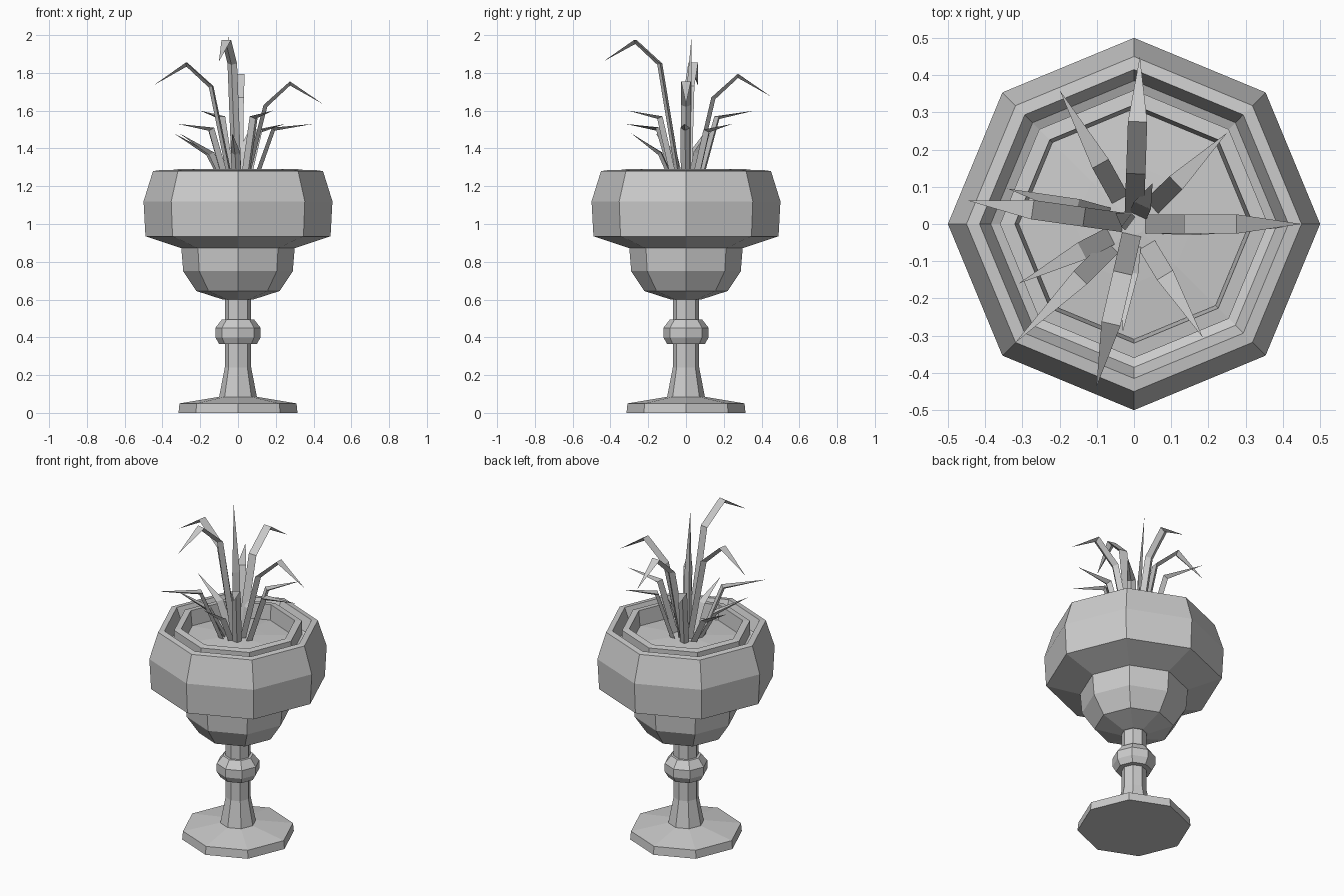
import bpy, bmesh, math
from mathutils import Vector

if "Cube" in bpy.data.objects:
    bpy.data.objects.remove(bpy.data.objects["Cube"])

SIDES = 8


def make_object(name, bm):
    bmesh.ops.recalc_face_normals(bm, faces=bm.faces)
    mesh = bpy.data.meshes.new(name)
    bm.to_mesh(mesh)
    bm.free()
    obj = bpy.data.objects.new(name, mesh)
    bpy.context.collection.objects.link(obj)
    return obj


def lathe(name, profile, closed=False):
    """Octagonal lathe of (radius, z) points; capped unless the profile is closed."""
    bm = bmesh.new()
    rings = []
    for r, z in profile:
        rings.append([bm.verts.new((r * math.cos(2 * math.pi * i / SIDES),
                                    r * math.sin(2 * math.pi * i / SIDES), z))
                      for i in range(SIDES)])
    pairs = list(zip(rings, rings[1:]))
    if closed:
        pairs.append((rings[-1], rings[0]))
    else:
        bm.faces.new(rings[0])
        bmesh.ops.poke(bm, faces=[bm.faces.new(rings[-1])])
    for a, b in pairs:
        for i in range(SIDES):
            j = (i + 1) % SIDES
            bm.faces.new((a[i], a[j], b[j], b[i]))
    return make_object(name, bm)


def leaf(name, path, width=0.052, keel=0.022):
    """Pointed blade along a path: flat top with a keel beneath."""
    pts = [Vector(p) for p in path]
    out = pts[-1] - pts[0]
    out.z = 0
    out.normalize()
    side = Vector((-out.y, out.x, 0))
    bm = bmesh.new()
    rings = []
    for i, p in enumerate(pts[:-1]):
        d = (pts[i + 1] - pts[max(i - 1, 0)]).normalized()
        under = side.cross(d).normalized()
        if under.dot(out) < 0:
            under = -under
        rings.append([bm.verts.new(p + side * width / 2),
                      bm.verts.new(p - side * width / 2),
                      bm.verts.new(p + under * keel)])
    tip = bm.verts.new(pts[-1])
    bm.faces.new(rings[0])
    for i in range(3):
        j = (i + 1) % 3
        for a, b in zip(rings, rings[1:]):
            bm.faces.new((a[i], a[j], b[j], b[i]))
        bm.faces.new((rings[-1][i], rings[-1][j], tip))
    return make_object(name, bm)


# Foot and stem with knob
lathe("pedestal", [(0.315, 0), (0.31, 0.05), (0.10, 0.085), (0.07, 0.24), (0.07, 0.365),
                   (0.10, 0.365), (0.12, 0.40), (0.12, 0.45), (0.085, 0.495),
                   (0.07, 0.495), (0.07, 0.61)])

# Lower cup and wide bowl with grooved rim
lathe("bowl", [(0.08, 0.60), (0.22, 0.645), (0.29, 0.75), (0.30, 0.872), (0.49, 0.935),
               (0.50, 1.12), (0.45, 1.28), (0.415, 1.285), (0.385, 1.21), (0.36, 1.20),
               (0.33, 1.10)])

# Inner liner ring and soil mound
lathe("liner_ring", [(0.36, 1.12), (0.36, 1.285), (0.32, 1.29), (0.305, 1.12)], closed=True)
lathe("soil", [(0.31, 1.12), (0.31, 1.20), (0.16, 1.215), (0.03, 1.225)])

# Tall arching leaves: direction in degrees, knee height
for i, (ang, knee_z, drop) in enumerate([(0, 1.63, 0.12), (172, 1.73, 0.12),
                                         (88, 1.67, 0.12), (257, 1.85, 0.115)]):
    c, s = math.cos(math.radians(ang)), math.sin(math.radians(ang))
    top = knee_z + 0.125
    path = [(0.025, 1.2), (0.135, knee_z), (0.275, top), (0.45, top - drop)]
    leaf(f"tall_leaf_{i + 1}", [(r * c, r * s, z) for r, z in path])

# Upright central leaf
leaf("centre_leaf", [(-0.01, 0.0, 1.2), (-0.02, 0.01, 1.6), (-0.05, 0.03, 2.0)], 0.045)

# Short outer leaves: tip position, knee height
short = [((-0.20, 0.36, 1.60), 1.57), ((0.25, 0.245, 1.53), 1.50),
         ((-0.34, 0.095, 1.48), 1.38), ((-0.31, -0.16, 1.48), 1.38),
         ((-0.32, -0.32, 1.53), 1.51), ((0.185, -0.305, 1.60), 1.57),
         ((-0.03, -0.29, 1.48), 1.38), ((0.40, -0.01, 1.53), 1.51),
         ((0.05, 0.11, 1.48), 1.38)]
for i, (tip, knee_z) in enumerate(short):
    x, y, z = tip
    leaf(f"short_leaf_{i + 1}", [(x * 0.17, y * 0.17, 1.2),
                                 (x * 0.45, y * 0.45, knee_z), tip], 0.05)
